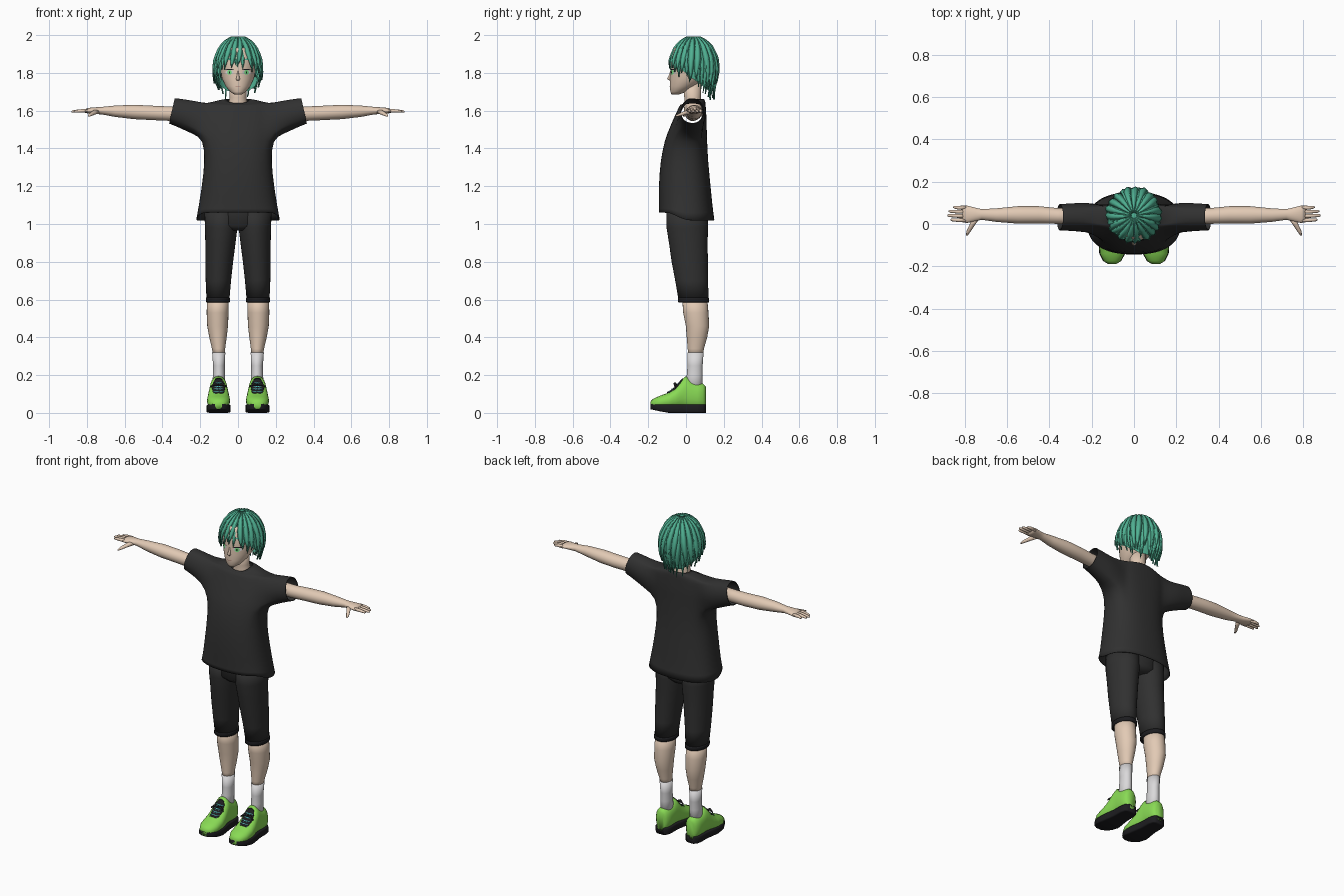
import bpy, bmesh, math, random

random.seed(4)
cube = bpy.data.objects.get("Cube")
if cube:
    bpy.data.objects.remove(cube, do_unlink=True)


def material(name, r, g, b):
    m = bpy.data.materials.new(name)
    m.use_nodes = True
    m.diffuse_color = (r, g, b, 1)
    bsdf = next(n for n in m.node_tree.nodes if n.type == 'BSDF_PRINCIPLED')
    bsdf.inputs["Base Color"].default_value = (r, g, b, 1)
    bsdf.inputs["Roughness"].default_value = 0.8
    return m


HAIR = material("teal hair", .08, .44, .29)
SKIN = material("skin", .76, .59, .46)
CLOTH = material("charcoal cloth", .03, .03, .03)
WHITE = material("white cloth", .7, .69, .7)
GREEN = material("lime leather", .25, .7, .09)
BLACK = material("black rubber", .012, .012, .014)
IRIS = material("bright green iris", .2, .85, .25)
LACE = material("cyan lace", .1, .6, .6)
LIP = material("lip line", .4, .2, .16)


def finish(name, bm, mats, mirror=False, recalc=True):
    if recalc:
        bmesh.ops.recalc_face_normals(bm, faces=bm.faces)
    me = bpy.data.meshes.new(name)
    bm.to_mesh(me)
    bm.free()
    for p in me.polygons:
        p.use_smooth = True
    for m in mats:
        me.materials.append(m)
    ob = bpy.data.objects.new(name, me)
    bpy.context.collection.objects.link(ob)
    if mirror:
        ob.modifiers.new("mirror", 'MIRROR')
    return ob


def bridge(bm, loops, caps):
    n = len(loops[0])
    for a, b in zip(loops, loops[1:]):
        for i in range(n):
            j = (i + 1) % n
            bm.faces.new((a[i], a[j], b[j], b[i]))
    if caps:
        bm.faces.new(loops[0])
        bm.faces.new(loops[-1])


def loft_mesh(axis, rings, n=24, p=2, caps=True):
    """Rings are (position on axis, centre u, centre v, radius u, radius v)."""
    bm = bmesh.new()
    loops = []
    for t, cu, cv, ru, rv in rings:
        loop = []
        for i in range(n):
            a = math.tau * i / n
            c, s = math.cos(a), math.sin(a)
            u = cu + ru * math.copysign(abs(c) ** (2 / p), c)
            v = cv + rv * math.copysign(abs(s) ** (2 / p), s)
            loop.append(bm.verts.new({'x': (t, u, v), 'y': (u, t, v), 'z': (u, v, t)}[axis]))
        loops.append(loop)
    bridge(bm, loops, caps)
    return bm


def loft(name, axis, rings, mat, mirror=True, **kw):
    return finish(name, loft_mesh(axis, rings, **kw), [mat], mirror)


def interp(x, table):
    """Linear lookup in rows sorted by their first value."""
    for a, b in zip(table, table[1:]):
        if x <= b[0]:
            f = max(0, (x - a[0]) / (b[0] - a[0]))
            return [p + (q - p) * f for p, q in zip(a, b)]
    return table[-1]


# Head, nose and neck
HEAD = [(1.685, 0, -.058, .018, .018), (1.7, 0, -.04, .042, .043), (1.73, 0, -.015, .066, .07),
        (1.77, 0, .01, .085, .095), (1.82, 0, .025, .096, .107), (1.88, 0, .03, .1, .112),
        (1.93, 0, .03, .082, .095), (1.96, 0, .03, .04, .05)]
loft("head", 'z', HEAD, SKIN, False, n=32)
loft("nose", 'z', [(1.76, 0, -.084, .006, .006), (1.768, 0, -.09, .011, .011),
                   (1.785, 0, -.084, .006, .008), (1.81, 0, -.08, .003, .004)], SKIN, False, n=10)
loft("neck", 'z', [(1.57, 0, .04, .07, .055), (1.63, 0, .04, .052, .048),
                   (1.67, 0, .035, .044, .044), (1.76, 0, .03, .046, .05)], SKIN, False)


def face_plate(name, cx, cz, w, h, lift, mat, mirror=True):
    bm = bmesh.new()
    pts = []
    for i in range(16):
        a = math.tau * i / 16
        x, z = cx + w * math.cos(a), cz + h * math.sin(a)
        _, _, cy, rx, ry = interp(z, HEAD)
        pts.append(bm.verts.new((x, cy - ry * math.sqrt(max(0, 1 - (x / rx) ** 2)) - lift, z)))
    bm.faces.new(pts)
    return finish(name, bm, [mat], mirror, recalc=False)


face_plate("eye_white", .045, 1.803, .022, .012, .002, WHITE)
face_plate("iris", .045, 1.803, .012, .013, .004, IRIS)
face_plate("pupil", .045, 1.803, .004, .006, .006, BLACK)
face_plate("upper_lash", .046, 1.817, .025, .003, .005, BLACK)
face_plate("mouth", 0, 1.73, .016, .0018, .002, LIP, False)

# Hair: a cap with tapered locks falling from the crown
HAIR_SHAPE = [(1.64, .82), (1.67, .74), (1.7, .75), (1.76, .93), (1.82, 1), (1.88, .94),
              (1.94, .72), (1.975, .45), (1.992, .2), (2, 0)]
HAIR_ENDS = [(0, 1.835), (.6, 1.825), (.95, 1.79), (1.4, 1.74), (1.9, 1.7), (2.5, 1.665), (3.2, 1.66)]


def hair_point(a, z, offset):
    r = interp(z, HAIR_SHAPE)[1]
    return (math.sin(a) * (r * .128 + offset), .04 - math.cos(a) * (r * .132 + offset), z)


def hair_end(a):
    return interp(abs((a + math.pi) % math.tau - math.pi), HAIR_ENDS)[1]


bm = bmesh.new()
cap = []
for k in range(1, 11):
    cap.append([bm.verts.new(hair_point(a, 1.994 - (1.954 - hair_end(a)) * (k / 10) ** 1.6, -.004))
                for a in [math.tau * i / 40 for i in range(40)]])
bridge(bm, cap, False)
bm.faces.new(cap[0])
finish("hair_cap", bm, [HAIR])


def lock(bm, a, end, width, flick, sway, lift):
    loops = []
    for k in range(10):
        t = k / 9
        z = 1.993 - (1.993 - end) * t ** 1.6
        w = width * (1 - max(0, (t - .45) / .55) ** 2 * .95)
        b = a + sway * t * t
        out = lift + flick * t ** 4
        ridge = .011 * (1 - t * .8)
        loops.append([bm.verts.new(hair_point(b + da, z, out + o))
                      for da, o in ((-w, -.003), (0, ridge), (w, -.003), (0, -.008))])
    bridge(bm, loops, True)


for name, count, width, lift, rise in (("hair_under_locks", 26, .17, -.003, 0),
                                       ("hair_outer_locks", 19, .19, .003, .03)):
    bm = bmesh.new()
    for i in range(count):
        a = math.tau * (i + (.5 if rise else 0)) / count
        back = 1 - math.cos(a)
        end = hair_end(a) + rise * back + random.uniform(-.015, .02)
        lock(bm, a, end, width, random.uniform(0, .013) * back, random.uniform(-.16, .16), lift)
    finish(name, bm, [HAIR])

# Shirt: lofted body with side openings drawn out into open sleeves
bm = loft_mesh('z', [(1.02, 0, .003, .222, .148), (1.1, 0, -.002, .208, .142), (1.2, 0, -.007, .192, .138),
                     (1.33, 0, -.01, .176, .127), (1.45, 0, 0, .182, .112), (1.5, 0, .01, .188, .1),
                     (1.55, 0, .02, .188, .09), (1.6, 0, .03, .182, .076), (1.637, 0, .037, .165, .067),
                     (1.656, 0, .04, .105, .061), (1.662, 0, .04, .062, .054)], n=32, p=2.4, caps=False)
for v in bm.verts:
    if v.co.z < 1.03 and v.co.y < 0:
        v.co.z += .04 * min(1, -v.co.y / .09)
    if v.co.z > 1.65 and v.co.y < .03:
        v.co.z -= .02 * (.03 - v.co.y) / .04
holes = [f for f in bm.faces if abs(f.calc_center_median().x) > .13 and 1.46 < f.calc_center_median().z < 1.63]
bmesh.ops.delete(bm, geom=holes, context='FACES')
for side in (-1, 1):
    edges = [tuple(e.verts) for e in bm.edges if e.is_boundary
             and all(v.co.x * side > .1 and v.co.z > 1.4 for v in e.verts)]
    start = {v for e in edges for v in e}
    angle = {v: math.atan2((v.co.z - 1.542) / .092, (v.co.y - .025) / .08) for v in start}
    for x, zc, ry, rz in ((.225, 1.562, .074, .085), (.29, 1.583, .069, .076),
                          (.342, 1.597, .066, .069), (.35, 1.598, .066, .068)):
        new, new_angle = {}, {}
        for v, a in angle.items():
            dz = rz * math.sin(a)
            new[v] = bm.verts.new((side * (x - dz * .22), .033 + ry * math.cos(a), zc + dz))
            new_angle[new[v]] = a
        for p, q in edges:
            bm.faces.new((p, q, new[q], new[p]))
        edges = [(new[p], new[q]) for p, q in edges]
        angle = new_angle
shirt = finish("shirt", bm, [CLOTH])
shirt.modifiers.new("smooth", 'SUBSURF').levels = 1
shirt.modifiers["smooth"].render_levels = 1
shirt.modifiers.new("thickness", 'SOLIDIFY').thickness = .004

# Arms and hands
loft("arm", 'x', [(.25, .035, 1.585, .04, .04), (.36, .038, 1.584, .037, .038), (.45, .043, 1.588, .041, .038),
                  (.55, .043, 1.593, .041, .038), (.65, .042, 1.597, .032, .03), (.72, .045, 1.6, .025, .02),
                  (.75, .045, 1.6, .032, .018), (.79, .046, 1.6, .041, .015), (.81, .048, 1.598, .04, .01)], SKIN)
for name, y, tip in (("index", .018, .868), ("middle", .038, .882), ("ring", .058, .876), ("little", .077, .855)):
    loft(name + "_finger", 'x', [(.795, y, 1.599, .01, .01), (.83, y, 1.599, .009, .009),
                                 (tip - .008, y + .002, 1.596, .007, .007),
                                 (tip, y + .002, 1.595, .003, .003)], SKIN, n=10)
loft("thumb", 'y', [(.03, .745, 1.597, .018, .013), (-.005, .765, 1.588, .013, .011),
                    (-.035, .782, 1.578, .01, .008), (-.055, .79, 1.572, .004, .004)], SKIN, n=12)

# Shorts with a pale panel down the outer side
loft("shorts_seat", 'z', [(.965, 0, .01, .07, .08), (.99, 0, .008, .15, .104),
                          (1.08, 0, .006, .165, .108), (1.12, 0, .005, .16, .105)], CLOTH, False, n=32)
N = 32
bm = loft_mesh('z', [(1.08, .088, .006, .09, .11), (.98, .089, .007, .086, .11), (.9, .093, .012, .08, .102),
                     (.8, .099, .02, .073, .096), (.7, .104, .03, .067, .087), (.605, .106, .039, .061, .08)], n=N)
bm.faces.ensure_lookup_table()
for f in bm.faces:
    if f.index >= 0 and len(f.verts) == 4:
        c = f.calc_center_median()
        _, cx, cy, rx, ry = interp(c.z, [(.605, .106, .039, .061, .08), (.8, .099, .02, .073, .096),
                                         (1.08, .088, .006, .09, .11)])
        f.material_index = int(c.x > cx and abs(c.y - cy) < ry * .36)
finish("shorts_leg", bm, [CLOTH, WHITE], True)
loft("shorts_hem", 'z', [(.61, .106, .039, .062, .081), (.603, .106, .04, .064, .083),
                         (.588, .106, .04, .064, .083), (.584, .106, .04, .06, .079)], BLACK, n=N)

# Lower legs and socks
loft("lower_leg", 'z', [(.62, .107, .045, .056, .066), (.53, .108, .052, .058, .067), (.46, .108, .061, .055, .062),
                        (.4, .106, .058, .046, .054), (.34, .103, .052, .035, .043), (.3, .101, .05, .03, .039)], SKIN)
loft("sock", 'z', [(.32, .102, .05, .035, .043), (.25, .101, .048, .031, .04),
                   (.2, .101, .046, .032, .042), (.1, .102, .04, .036, .046)], WHITE)

# Shoes: rows are (y, half width, top height)
SHOE = [(-.188, .018, .06), (-.175, .04, .074), (-.14, .058, .09), (-.09, .061, .108), (-.055, .057, .135),
        (-.02, .051, .178), (.0, .048, .195), (.02, .047, .175), (.06, .047, .16), (.09, .041, .155), (.105, .026, .14)]
CX = .103
loft("shoe_upper", 'y', [(y, CX, (top + .02) / 2, w, (top - .02) / 2) for y, w, top in SHOE], GREEN, p=2.3)
loft("shoe_sole", 'y', [(y, CX, .023 + max(0, -y - .1) * .12, w + .003, .023 - max(0, -y - .1) * .1)
                        for y, w, top in SHOE], BLACK, p=7)
loft("shoe_tongue", 'y', [(y, CX, interp(y, SHOE)[2] - .007, w, .013)
                          for y, w in ((-.1, .02), (-.085, .03), (-.055, .034), (-.03, .03), (-.018, .02))], BLACK)
for y in (-.09, -.073, -.056, -.04):
    z = interp(y, SHOE)[2] + .004
    for tilt in (-.006, .006):
        loft("lace", 'x', [(CX - .026, y - tilt, z - tilt - .006, .003, .003), (CX, y, z + .002, .003, .003),
                           (CX + .026, y + tilt, z + tilt - .006, .003, .003)], LACE, n=8)
for d in (-1, 1):
    loft("lace_bow", 'x', [(CX, -.05, .148, .004, .004), (CX + d * .022, -.058, .154, .008, .008),
                           (CX + d * .042, -.058, .138, .004, .005)], BLACK, n=10)
